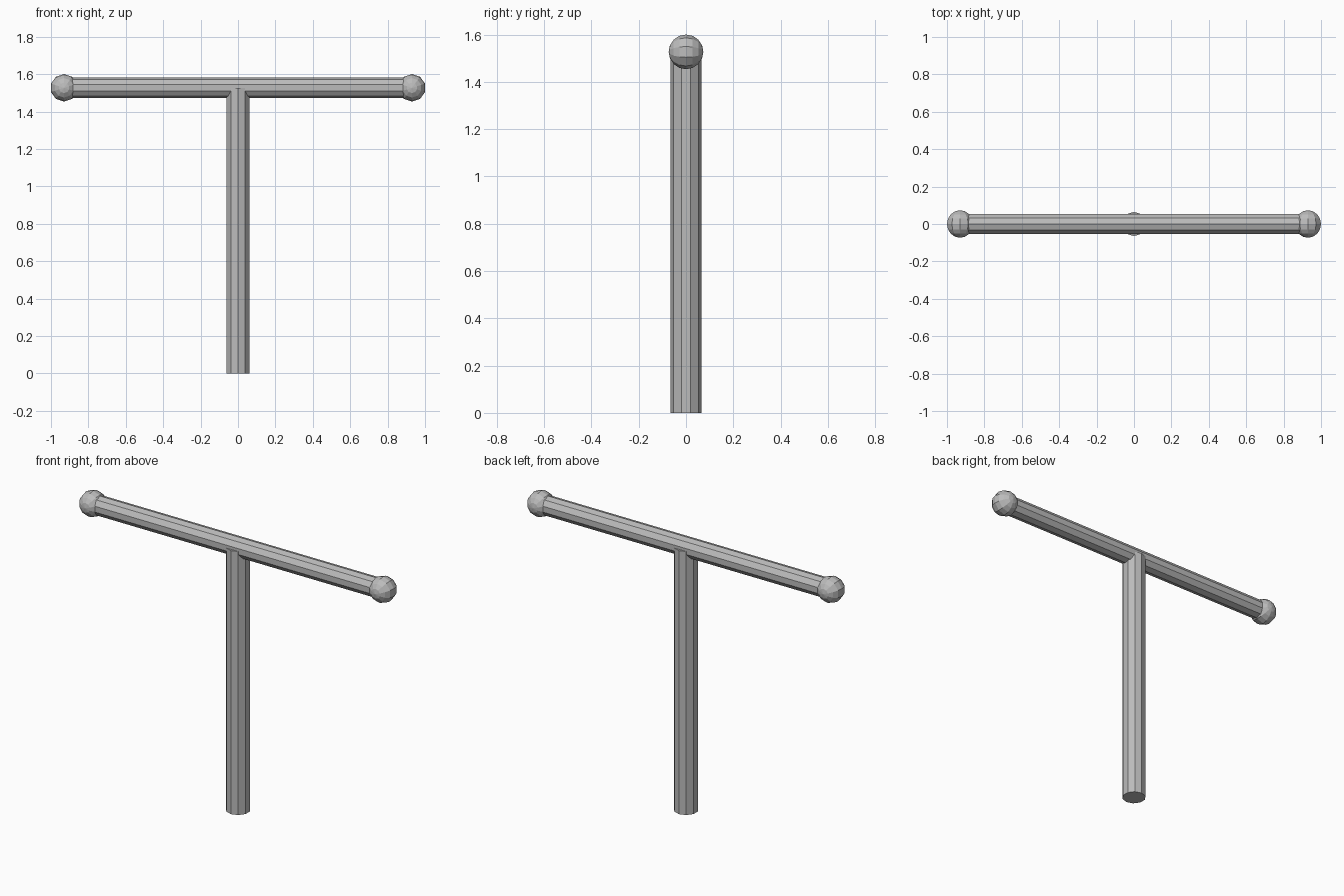
import bpy
import math

if "Cube" in bpy.data.objects:
    bpy.data.objects.remove(bpy.data.objects["Cube"])

SIDES = 10
AXIS_Z = 1.527      # height of the crossbar axis
END_X = 0.93        # crossbar half length, where the end balls sit

grey = bpy.data.materials.new("grey")
grey.diffuse_color = (0.5, 0.5, 0.5, 1)
grey.use_nodes = True
grey.node_tree.nodes["Principled BSDF"].inputs["Base Color"].default_value = grey.diffuse_color


def finish(name):
    ob = bpy.context.object
    ob.name = name
    ob.data.materials.append(grey)
    return ob


# Upright post, reaching into the crossbar
bpy.ops.mesh.primitive_cylinder_add(vertices=SIDES, radius=0.065, depth=AXIS_Z,
                                    location=(0, 0, AXIS_Z / 2))
finish("post")

# Horizontal crossbar, one edge line straight up
bpy.ops.mesh.primitive_cylinder_add(vertices=SIDES, radius=0.055, depth=2 * END_X,
                                    location=(0, 0, AXIS_Z),
                                    rotation=(math.pi / 2, 0, math.pi / 2))
finish("crossbar")

# Faceted end balls, poles facing front and back
for side, name in ((-1, "left_ball"), (1, "right_ball")):
    bpy.ops.mesh.primitive_uv_sphere_add(segments=SIDES, ring_count=8, radius=0.0735,
                                         location=(side * END_X, 0, AXIS_Z),
                                         rotation=(math.pi / 2, 0, 0))
    finish(name)
